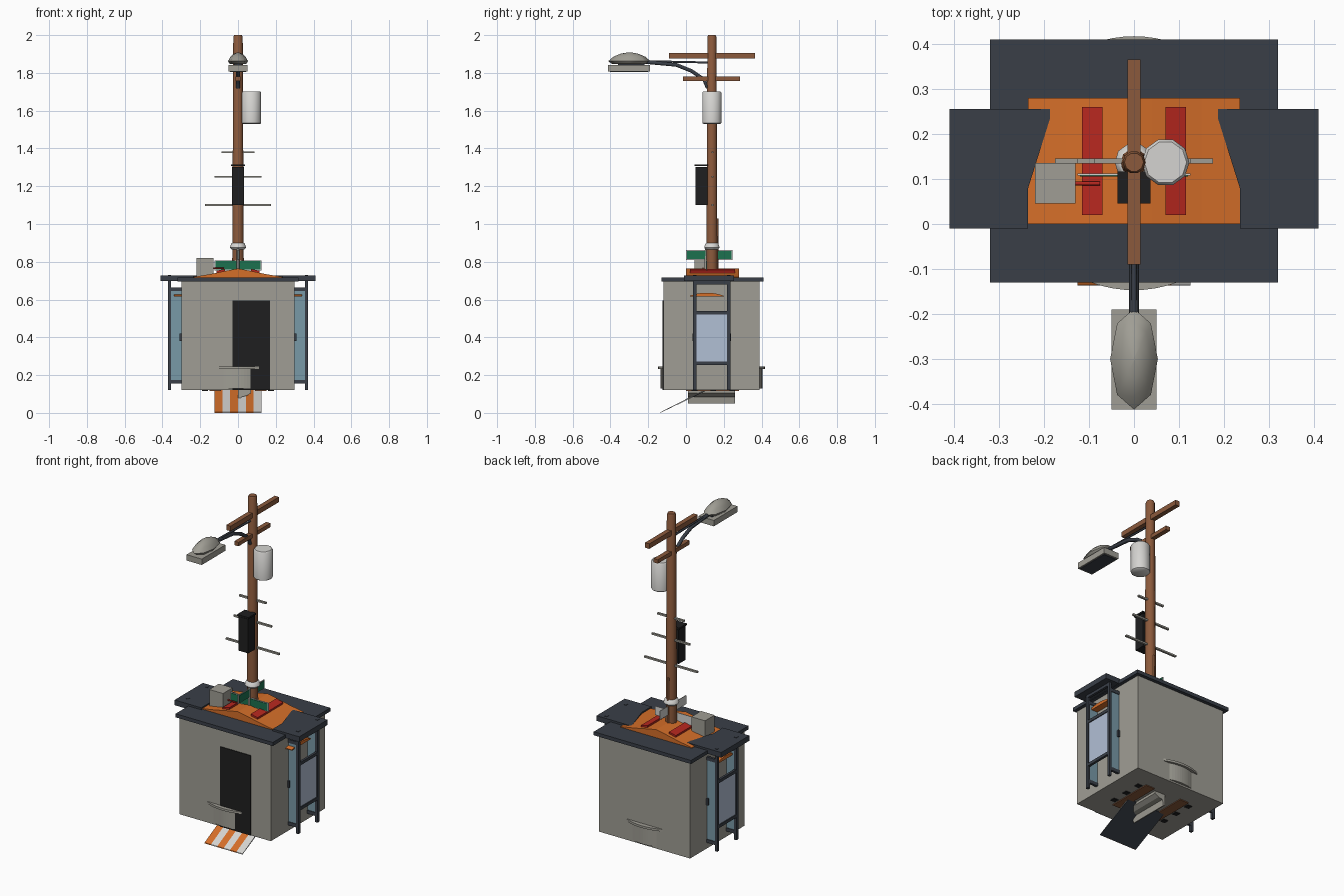
import bpy, bmesh, math
from mathutils import Vector

cube = bpy.data.objects.get("Cube")
if cube:
    bpy.data.objects.remove(cube, do_unlink=True)


def material(name, r, g, b):
    m = bpy.data.materials.new(name)
    m.use_nodes = True
    col = [(c / 255) ** 2.2 for c in (r, g, b)] + [1]
    m.diffuse_color = col
    m.node_tree.nodes["Principled BSDF"].inputs["Base Color"].default_value = col
    return m


GREY = material("warm grey", 158, 156, 147)
NAVY = material("dark slate", 60, 65, 73)
ORANGE = material("orange", 212, 110, 45)
BLACK = material("black", 36, 36, 37)
WHITE = material("off white", 212, 211, 208)
BROWN = material("wood brown", 138, 90, 62)
RED = material("red", 182, 44, 36)
GREEN = material("sign green", 34, 112, 80)
TEAL = material("blue glass", 120, 152, 166)
PALE = material("pale glass", 176, 190, 212)


def finish(name, bm, *mats):
    bmesh.ops.recalc_face_normals(bm, faces=bm.faces)
    me = bpy.data.meshes.new(name)
    bm.to_mesh(me)
    bm.free()
    for m in mats:
        me.materials.append(m)
    ob = bpy.data.objects.new(name, me)
    bpy.context.collection.objects.link(ob)
    return ob


def box(name, mat, x, y, z):
    """Box from (low, high) ranges."""
    bm = bmesh.new()
    bmesh.ops.create_cube(bm, size=1)
    for v in bm.verts:
        v.co = [r[0] + (c + 0.5) * (r[1] - r[0]) for c, r in zip(v.co, (x, y, z))]
    return finish(name, bm, mat)


def prism(name, mat, pts, axis, lo, hi):
    """Extrude a 2D outline along an axis; the outline uses the other two axes in order."""
    bm = bmesh.new()
    def place(p, h):
        c = list(p)
        c.insert(axis, h)
        return bm.verts.new(c)
    face = bm.faces.new([place(p, lo) for p in pts])
    ext = bmesh.ops.extrude_face_region(bm, geom=[face])["geom"]
    off = Vector([hi - lo if i == axis else 0 for i in range(3)])
    bmesh.ops.translate(bm, vec=off, verts=[g for g in ext if isinstance(g, bmesh.types.BMVert)])
    return finish(name, bm, mat)


def lathe(name, mat, x, y, rings, sides=12):
    """Stack of (radius, height) rings around a vertical axis."""
    bm = bmesh.new()
    loops = [[bm.verts.new((x + r * math.cos(math.tau * i / sides),
                            y + r * math.sin(math.tau * i / sides), z))
              for i in range(sides)] for r, z in rings]
    for a, b in zip(loops, loops[1:]):
        for i in range(sides):
            j = (i + 1) % sides
            bm.faces.new((a[i], a[j], b[j], b[i]))
    bm.faces.new(loops[0])
    bm.faces.new(loops[-1])
    ob = finish(name, bm, mat)
    bpy.context.view_layer.objects.active = ob
    bpy.ops.object.select_all(action="DESELECT")
    ob.select_set(True)
    bpy.ops.object.shade_smooth_by_angle(angle=math.radians(46))
    return ob


def tube(name, mat, pts, radius):
    cu = bpy.data.curves.new(name, "CURVE")
    cu.dimensions = "3D"
    cu.bevel_depth, cu.bevel_resolution, cu.use_fill_caps = radius, 1, True
    sp = cu.splines.new("POLY")
    sp.points.add(len(pts) - 1)
    for p, c in zip(sp.points, pts):
        p.co = (*c, 1)
    cu.materials.append(mat)
    ob = bpy.data.objects.new(name, cu)
    bpy.context.collection.objects.link(ob)


def span(s, a, b):
    return sorted((s * a, s * b))


# Booth body, roof slab and door
box("booth_body", GREY, (-.30, .30), (-.12, .39), (.12, .70))
box("roof_slab", NAVY, (-.32, .32), (-.13, .41), (.695, .716))
box("front_door", BLACK, (-.03, .17), (-.124, -.119), (.12, .595))

# Curved counters on the front and back
for label, y, d in (("front", -.12, -1), ("back", .39, 1)):
    def bow(w, depth):
        return [(w * t / 5, y + d * depth * (1 - (t / 5) ** 2)) for t in range(-5, 6)]
    prism(label + "_counter_top", GREY, bow(.12, .027), 2, .232, .245)
    prism(label + "_counter_base", GREY, bow(.078, .014), 2, .13, .232)

# Orange ridge roof with red strips
prism("ridge_roof", ORANGE, [(-.235, .712), (-.235, .72), (-.15, .734), (-.04, .757), (0, .764),
      (.04, .757), (.15, .734), (.235, .72), (.235, .712)], 1, 0, .28)
for s, label in ((1, "left"), (-1, "right")):
    prism(label + "_roof_strip", RED, [(s * .07, .745), (s * .07, .762), (s * .115, .752),
          (s * .115, .735)], 1, .02, .26)

# Glazed side bays
for s, label in ((1, "left"), (-1, "right")):
    prism(label + "_bay_roof", NAVY, [(s * .41, -.01), (s * .41, .255), (s * .18, .255),
          (s * .235, .08), (s * .235, -.01)], 2, .697, .728)
    for y in (.047, .227):
        box(label + "_bay_post", NAVY, span(s, .355, .371), (y - .009, y + .009), (.12, .73))
        box(label + "_bay_side_glass", TEAL, span(s, .30, .357), (y - .003, y + .003), (.175, .65))
        for z in (.165, .655):
            box(label + "_bay_side_rail", NAVY, span(s, .30, .357), (y - .007, y + .007), (z - .01, z + .01))
        box(label + "_bay_handle", NAVY, span(s, .30, .311), (y - .012, y + .012), (.38, .42))
    for z in (.263, .53, .69):
        box(label + "_bay_crossbar", NAVY, span(s, .356, .37), (.047, .227), (z - .009, z + .009))
    box(label + "_bay_window", PALE, span(s, .361, .365), (.055, .219), (.27, .522))
    arc = [(.11 + .09 * t / 4, .636 - .016 * (t / 4) ** 2) for t in range(-4, 5)]
    prism(label + "_bay_arch", ORANGE, arc + [(.2, .616), (.02, .616)], 0, s * .30, s * .34)

# Striped ramp below the booth, dark underneath
for i in range(6):
    x = -.125 + i * .25 / 6
    prism("ramp_stripe", WHITE if i % 2 else ORANGE,
          [(-.137, 0), (-.135, .004), (.1, .124), (.1, .12)], 0, x, x + .25 / 6)
prism("ramp_underside", NAVY, [(-.135, 0), (-.133, .001), (.104, .12), (.104, .116)], 0, -.125, .125)

# Small curved hood and fittings under the floor
prism("floor_hood", GREY, [(0, .12), (0, .055), (.012, .05), (.018, .085), (.045, .09),
      (.07, .105), (.07, .12)], 1, .01, .26)
for s in (-1, 1):
    box("floor_plate", BROWN, span(s, .09, .15), (.0, .28), (.115, .122))
    for y in (.03, .13, .23):
        box("floor_vent", BLACK, span(s, .16, .19), (y, y + .03), (.116, .122))

# Rooftop cabinet and its pipe
box("roof_cabinet", GREY, (-.22, -.13), (.045, .135), (.715, .82))
tube("cabinet_pipe", RED, [(-.14, .09, .765), (-.075, .09, .765)], .004)

# Street signs: green fronts, pale backs
box("cross_sign_back", WHITE, (-.125, .125), (.108, .112), (.755, .807))
box("cross_sign_face", GREEN, (-.12, .12), (.105, .109), (.759, .803))
box("long_sign_back", WHITE, (-.002, .002), (0, .245), (.81, .862))
box("long_sign_face", GREEN, (.001, .005), (.005, .24), (.814, .858))

# Utility pole with collar, conduits and cross arms
lathe("utility_pole", BROWN, 0, .137, [(.031, .70), (.025, 1.99), (.021, 2.0)], 10)
lathe("pole_collar", WHITE, 0, .137, [(.034, .865), (.043, .875), (.036, .897), (.03, .9)], 10)
tube("front_conduit", GREY, [(0, .104, .72), (0, .106, .88)], .007)
tube("back_conduit", BROWN, [(.0, .168, .74), (0, .166, 1.03)], .006)
box("upper_cross_arm", BROWN, (-.014, .014), (-.09, .365), (1.875, 1.905))
box("lower_cross_arm", BROWN, (-.014, .014), (-.015, .285), (1.757, 1.78))

# Step bars, meter box and transformer tank
for z, w in ((1.1, .175), (1.25, .125), (1.38, .088)):
    box("step_bar", GREY, (-w, w), (.134, .146), (z - .005, z + .005))
box("meter_box", BLACK, (-.032, .032), (.05, .115), (1.1, 1.302))
box("meter_box_lid", BLACK, (-.037, .037), (.045, .117), (1.306, 1.316))
lathe("transformer_tank", WHITE, .07, .137, [(.047, 1.53), (.053, 1.535), (.053, 1.695), (.047, 1.702)], 10)

# Street lamp: bracket, faceted dome and tray
tube("lamp_arm", NAVY, [(0, .115, 1.72), (0, .095, 1.765), (0, .03, 1.81), (0, -.05, 1.842),
     (0, -.22, 1.858)], .011)
tube("lamp_brace", NAVY, [(0, .12, 1.855), (0, -.22, 1.862)], .006)
dome = lathe("lamp_dome", GREY, 0, 0, [(.8, 1.846), (1, 1.862), (.75, 1.886), (.4, 1.902), (.05, 1.909)], 8)
for v in dome.data.vertices:
    v.co.x *= .053
    v.co.y = -.30 + v.co.y * .112
box("lamp_tray", GREY, (-.05, .05), (-.412, -.19), (1.807, 1.842))
box("lamp_neck", NAVY, (-.02, .02), (-.36, -.22), (1.84, 1.85))
box("lamp_lens", NAVY, (-.042, .042), (-.402, -.2), (1.804, 1.809))
